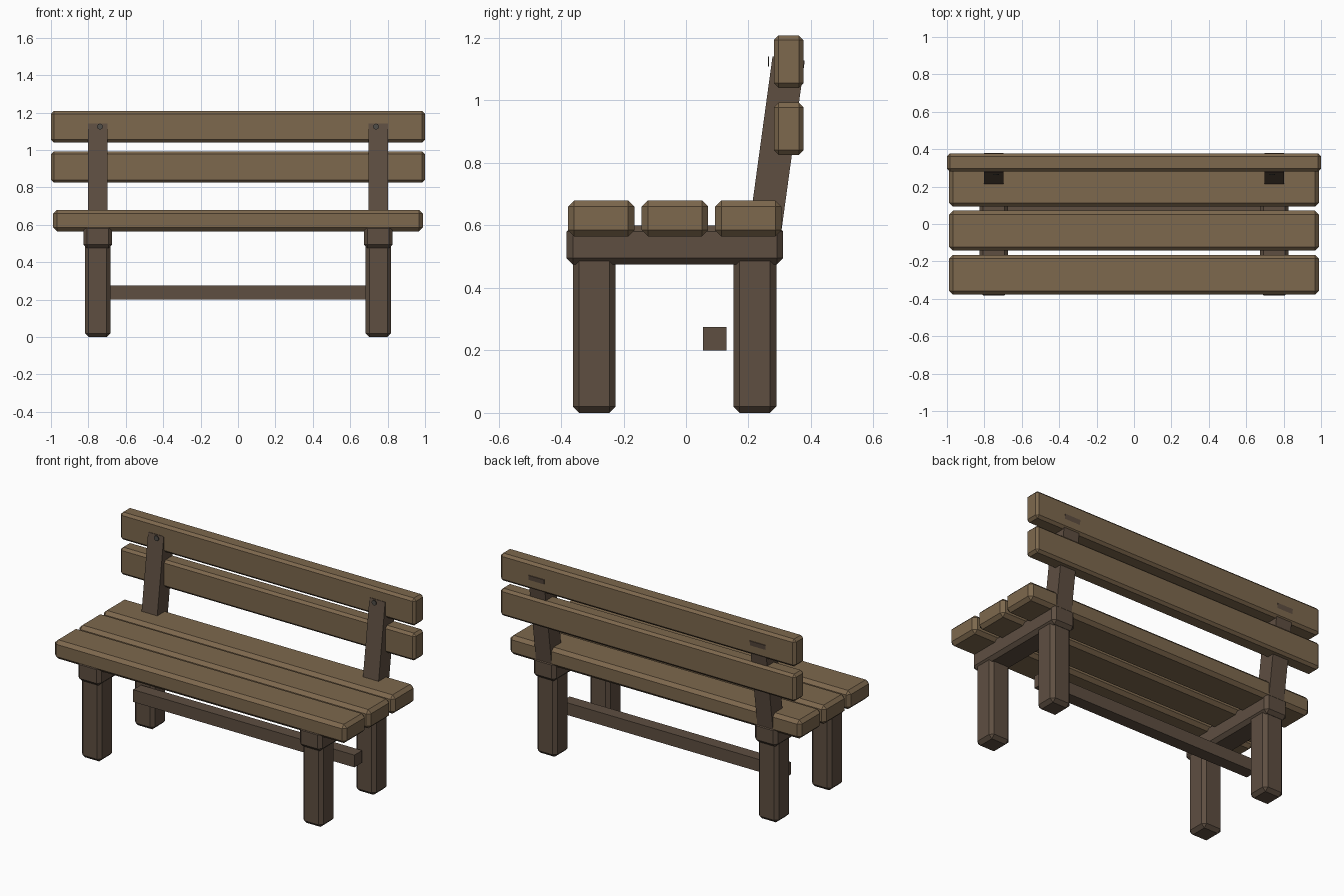
import bpy, bmesh
from math import radians
from mathutils import Matrix, Vector

if "Cube" in bpy.data.objects:
    bpy.data.objects.remove(bpy.data.objects["Cube"])


def material(name, rgb):
    m = bpy.data.materials.new(name)
    m.diffuse_color = (*rgb, 1)
    m.use_nodes = True
    m.node_tree.nodes["Principled BSDF"].inputs["Base Color"].default_value = m.diffuse_color
    return m


plank_wood = material("plank_wood", (0.205, 0.138, 0.075))
frame_wood = material("frame_wood", (0.112, 0.077, 0.053))
dark_metal = material("dark_metal", (0.08, 0.075, 0.065))


def add_object(name, bm, mat):
    me = bpy.data.meshes.new(name)
    bm.to_mesh(me)
    bm.free()
    me.materials.append(mat)
    ob = bpy.data.objects.new(name, me)
    bpy.context.collection.objects.link(ob)
    return ob


def box(name, x, y, z, mat, chamfer=0.0):
    """Box from (min, max) ranges with an optional flat chamfer on all edges."""
    bm = bmesh.new()
    bmesh.ops.create_cube(bm, size=1)
    for v in bm.verts:
        v.co = Vector([(a + b) / 2 + c * (b - a) for c, (a, b) in zip(v.co, (x, y, z))])
    if chamfer:
        bmesh.ops.bevel(bm, geom=bm.edges[:], offset=chamfer, segments=1,
                        profile=0.5, affect='EDGES')
    return add_object(name, bm, mat)


# seat planks
for i, y in enumerate([(-0.378, -0.165), (-0.142, 0.071), (0.093, 0.306)]):
    box(f"seat_plank_{i + 1}", (-0.988, 0.988), y, (0.565, 0.68), plank_wood, 0.02)

# backrest planks
for i, z in enumerate([(0.826, 0.993), (1.04, 1.208)]):
    box(f"back_plank_{i + 1}", (-1, 1), (0.281, 0.376), z, plank_wood, 0.015)

# frame on both sides
for side, s in (("left", -1), ("right", 1)):
    cx = s * 0.75
    for part, y in (("front", (-0.362, -0.225)), ("rear", (0.152, 0.289))):
        box(f"{part}_leg_{side}", (cx - 0.068, cx + 0.068), y, (0, 0.52), frame_wood, 0.02)
    box(f"seat_bearer_{side}", (cx - 0.077, cx + 0.077), (-0.382, 0.311),
        (0.475, 0.6), frame_wood, 0.02)

    # leaning back post, built down from its top centre
    post = box(f"back_post_{side}", (-0.053, 0.053), (-0.052, 0.052), (-0.6, 0), frame_wood)
    post.data.transform(Matrix.Translation((cx, 0.3285, 1.134))
                        @ Matrix.Rotation(radians(-7.8), 4, 'X'))

    # bolt head in front of the post
    bm = bmesh.new()
    bmesh.ops.create_cone(bm, cap_ends=True, segments=10, radius1=0.016, radius2=0.016,
                          depth=0.004, matrix=Matrix.Translation((s * 0.738, 0.264, 1.125))
                          @ Matrix.Rotation(radians(90), 4, 'X'))
    add_object(f"bolt_{side}", bm, dark_metal)

# stretcher rail in front of the rear legs
box("stretcher", (-0.75, 0.75), (0.055, 0.13), (0.2, 0.275), frame_wood)
